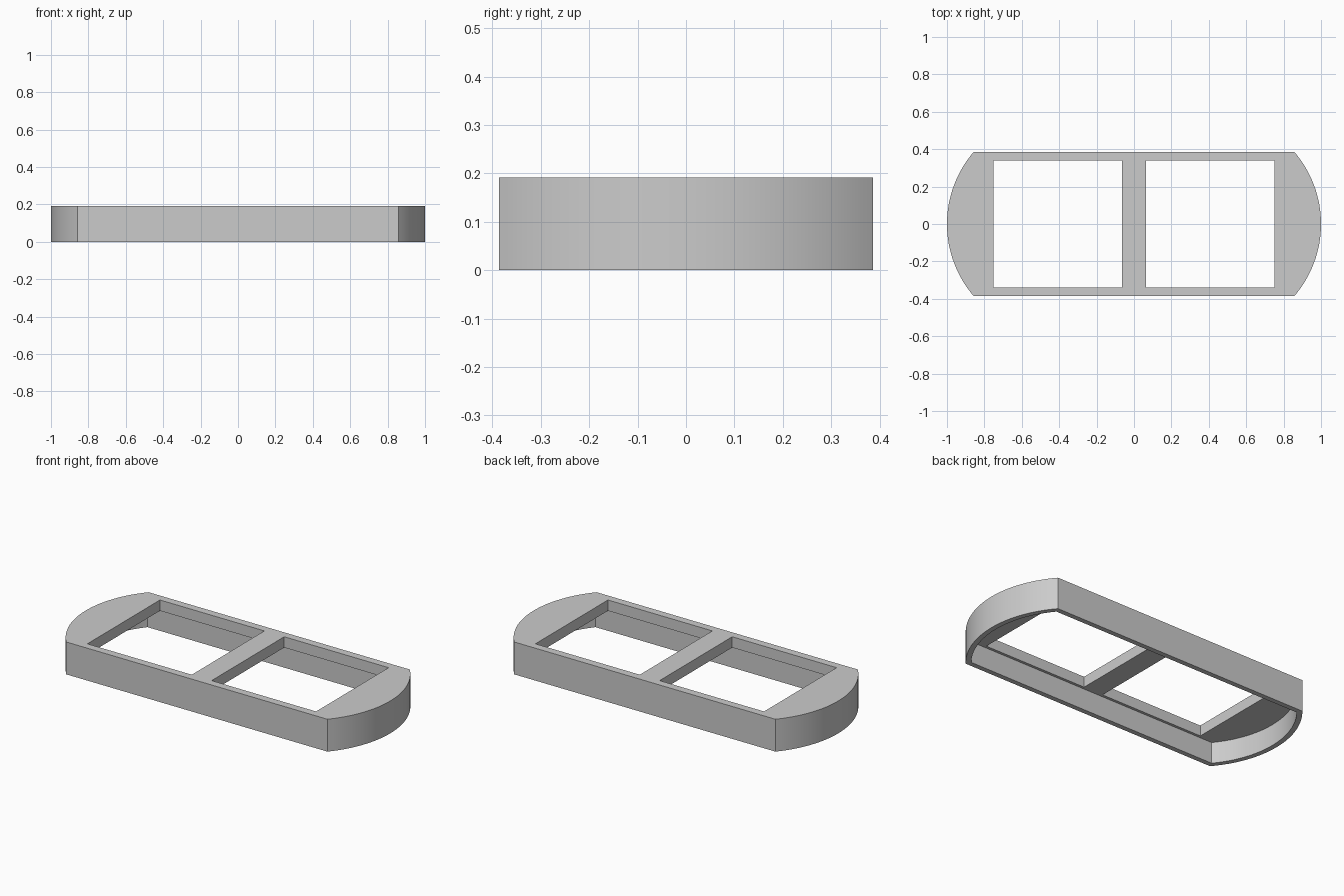
import bpy, bmesh, math

cube = bpy.data.objects.get("Cube")
if cube:
    bpy.data.objects.remove(cube, do_unlink=True)

HEIGHT, PLATE, WALL = 0.192, 0.064, 0.03
HALF_Y, RADIUS = 0.386, 0.592
CENTRE_X = 1 - RADIUS
SEGMENTS = 32


def outline(inset):
    """Straight-sided outline with a bowed arc at each end."""
    r, half = RADIUS - inset, HALF_Y - inset
    a = math.asin(half / r)
    angles = [-a + 2 * a * i / SEGMENTS for i in range(SEGMENTS + 1)]
    end = [(CENTRE_X + r * math.cos(t), r * math.sin(t)) for t in angles]
    return end + [(-x, -y) for x, y in end]


def window(side):
    x0, x1, y = sorted((side * 0.065, side * 0.75)) + [0.34]
    return [(x0, -y), (x1, -y), (x1, y), (x0, y)]


bm = bmesh.new()


def ring(points, z):
    verts = [bm.verts.new((x, y, z)) for x, y in points]
    return verts


def bridge(a, b):
    for i in range(len(a)):
        j = (i + 1) % len(a)
        bm.faces.new((a[i], a[j], b[j], b[i]))


def fill(*rings):
    """Flat face bounded by the first ring, with the others as holes."""
    edges = [bm.edges.get((r[i - 1], r[i])) for r in rings for i in range(len(r))]
    bmesh.ops.triangle_fill(bm, edges=edges, use_beauty=True, use_dissolve=False)


# Skirt: outer wall, bottom rim and inner wall
ceiling = HEIGHT - PLATE
outer_top, outer_low = ring(outline(0), HEIGHT), ring(outline(0), 0)
inner_low, inner_top = ring(outline(WALL), 0), ring(outline(WALL), ceiling)
bridge(outer_top, outer_low)
bridge(outer_low, inner_low)
bridge(inner_low, inner_top)

# Two window openings through the top plate
tops, lows = [], []
for side in (-1, 1):
    tops.append(ring(window(side), HEIGHT))
    lows.append(ring(window(side), ceiling))
    bridge(tops[-1], lows[-1])

# Top plate and its underside
fill(outer_top, *tops)
fill(inner_top, *lows)
bmesh.ops.recalc_face_normals(bm, faces=bm.faces[:])

mesh = bpy.data.meshes.new("frame")
bm.to_mesh(mesh)
bm.free()
frame = bpy.data.objects.new("frame", mesh)
bpy.context.collection.objects.link(frame)

# Plain grey finish
grey = bpy.data.materials.new("plain grey")
grey.use_nodes = True
colour = (0.6, 0.6, 0.6, 1)
grey.diffuse_color = colour
grey.node_tree.nodes["Principled BSDF"].inputs["Base Color"].default_value = colour
mesh.materials.append(grey)

# Smooth the bowed ends, keep the corners sharp
bpy.ops.object.select_all(action="DESELECT")
frame.select_set(True)
bpy.context.view_layer.objects.active = frame
bpy.ops.object.shade_smooth_by_angle(angle=math.radians(30))
